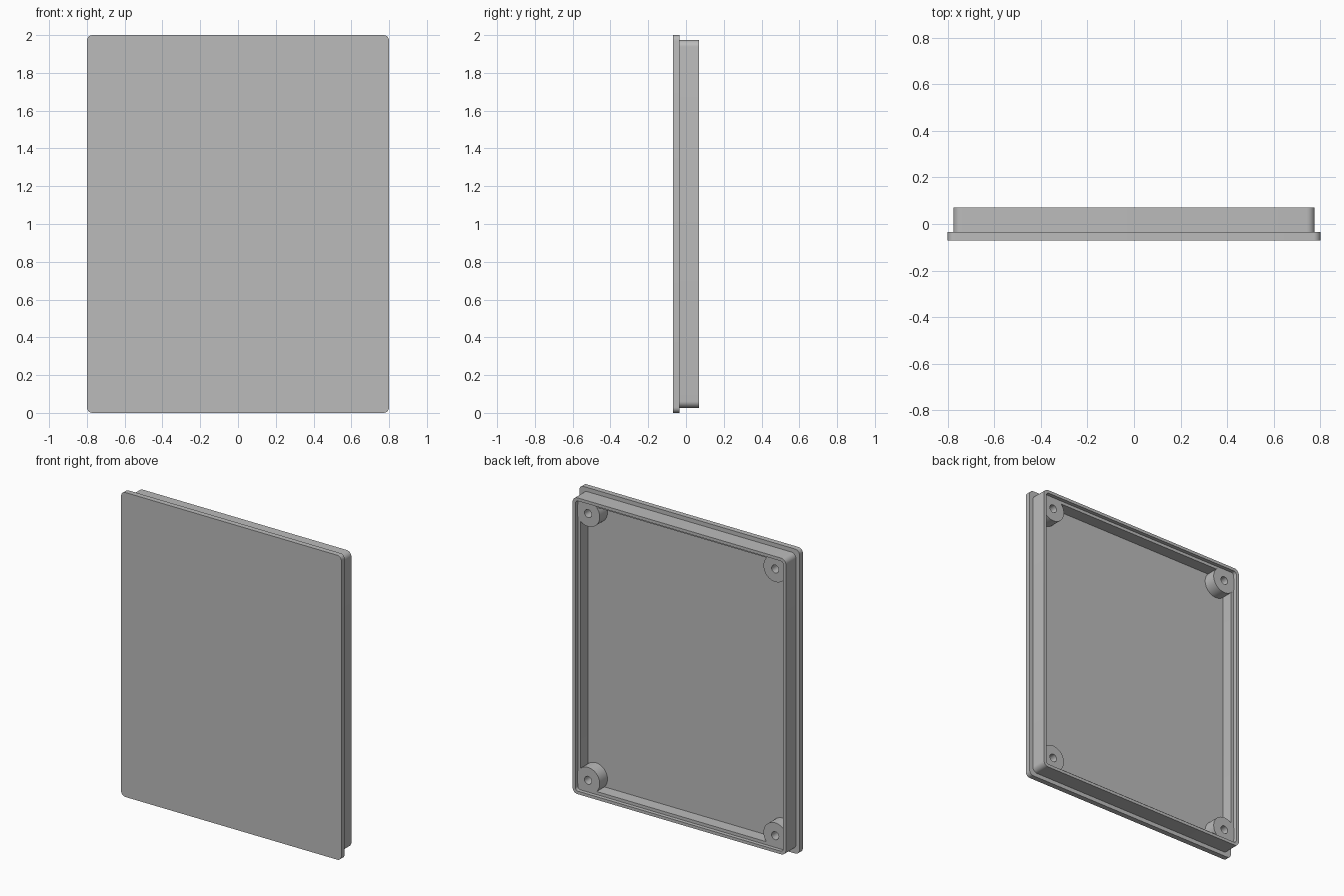
import bpy
import bmesh
from math import sin, cos, pi, radians

cube = bpy.data.objects.get("Cube")
if cube:
    bpy.data.objects.remove(cube)

grey = bpy.data.materials.new("plain grey")
grey.use_nodes = True
colour = (0.5, 0.5, 0.5, 1)
grey.diffuse_color = colour
grey.node_tree.nodes["Principled BSDF"].inputs["Base Color"].default_value = colour

MID_Z = 1.0
BACK, FRONT, SEAT = 0.07, -0.07, -0.035   # SEAT: inner face of the plate
LEDGE = 0.045
HALF_X, HALF_Z = 0.775, 0.973             # outside of the rim
CORNER_STEPS = 8


def rounded_rect(half_x, half_z, radius, y):
    """Closed loop of points in the xz plane."""
    points = []
    for quarter, (sx, sz) in enumerate([(1, 1), (-1, 1), (-1, -1), (1, -1)]):
        for i in range(CORNER_STEPS + 1):
            a = (quarter + i / CORNER_STEPS) * pi / 2
            points.append((sx * (half_x - radius) + radius * cos(a), y,
                           MID_Z + sz * (half_z - radius) + radius * sin(a)))
    return points


def circle(x, z, radius, y, sides=40):
    return [(x + radius * cos(2 * pi * i / sides), y,
             z + radius * sin(2 * pi * i / sides)) for i in range(sides)]


def loft(name, loops, ring=False):
    """Skin a row of loops; ring joins last to first, otherwise cap both ends."""
    bm = bmesh.new()
    rows = [[bm.verts.new(p) for p in loop] for loop in loops]
    pairs = list(zip(rows, rows[1:]))
    if ring:
        pairs.append((rows[-1], rows[0]))
    else:
        bm.faces.new(rows[0])
        bm.faces.new(rows[-1])
    for a, b in pairs:
        n = len(a)
        for i in range(n):
            j = (i + 1) % n
            bm.faces.new((a[i], a[j], b[j], b[i]))
    bmesh.ops.recalc_face_normals(bm, faces=bm.faces)
    mesh = bpy.data.meshes.new(name)
    bm.to_mesh(mesh)
    bm.free()
    mesh.materials.append(grey)
    obj = bpy.data.objects.new(name, mesh)
    bpy.context.collection.objects.link(obj)
    bpy.ops.object.select_all(action='DESELECT')
    obj.select_set(True)
    bpy.context.view_layer.objects.active = obj
    bpy.ops.object.shade_smooth_by_angle(angle=radians(30))
    return obj


# Front plate
loft("cover_plate", [rounded_rect(0.8, 1.0, 0.03, y) for y in (FRONT, SEAT)])

# Rim with a thin outer lip and a lower inner ledge
def rim_loop(inset, radius, y):
    return rounded_rect(HALF_X - inset, HALF_Z - inset, radius, y)

base = SEAT - 0.005
loft("stepped_rim", [
    rim_loop(0, 0.035, base),
    rim_loop(0, 0.035, BACK),
    rim_loop(0.02, 0.02, BACK),
    rim_loop(0.02, 0.02, LEDGE),
    rim_loop(0.04, 0.015, LEDGE),
    rim_loop(0.04, 0.015, base),
], ring=True)

# Screw bosses with blind holes, one in each corner
boss_top = LEDGE + 0.0005
for side, sx in (("left", 1), ("right", -1)):
    for level, sz in (("upper", 1), ("lower", -1)):
        x, z = sx * 0.68, MID_Z + sz * 0.876
        loft(f"{level}_{side}_screw_boss", [
            circle(x, z, 0.085, base),
            circle(x, z, 0.085, boss_top),
            circle(x, z, 0.026, boss_top),
            circle(x, z, 0.026, SEAT + 0.002),
        ])
